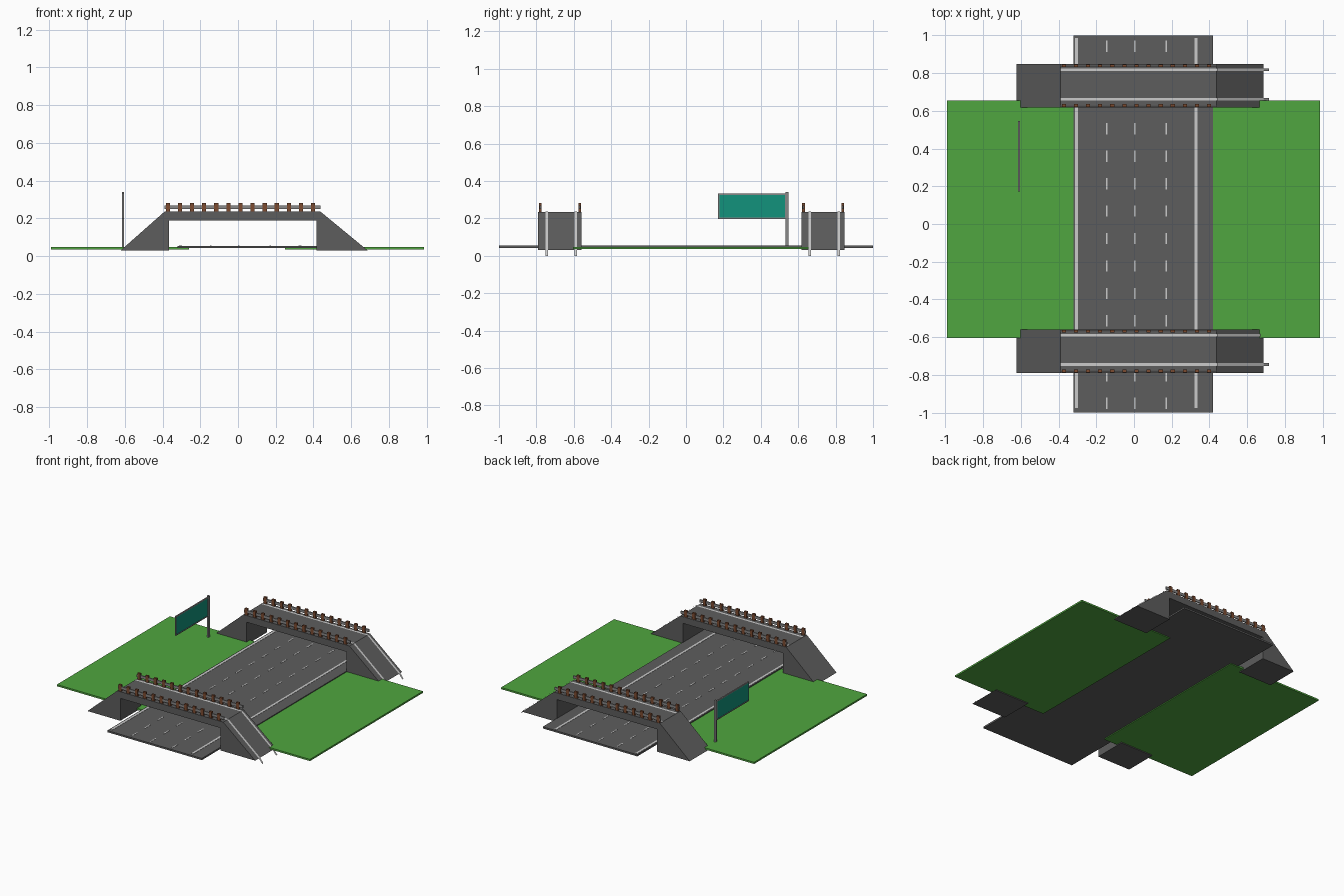
import bpy, bmesh

if "Cube" in bpy.data.objects:
    bpy.data.objects.remove(bpy.data.objects["Cube"])


def material(name, r, g, b):
    m = bpy.data.materials.new(name)
    m.diffuse_color = (r, g, b, 1)
    m.use_nodes = True
    m.node_tree.nodes["Principled BSDF"].inputs["Base Color"].default_value = m.diffuse_color
    return m


ASPHALT = material("asphalt", 0.11, 0.11, 0.11)
PAINT = material("white_paint", 0.6, 0.6, 0.6)
METAL = material("metal", 0.25, 0.25, 0.25)
GRASS = material("grass", 0.08, 0.38, 0.05)
WOOD = material("wood", 0.2, 0.07, 0.03)
TEAL = material("teal", 0.006, 0.29, 0.2)


def finish(name, bm, mat):
    bmesh.ops.recalc_face_normals(bm, faces=bm.faces)
    me = bpy.data.meshes.new(name)
    bm.to_mesh(me)
    bm.free()
    me.materials.append(mat)
    ob = bpy.data.objects.new(name, me)
    bpy.context.collection.objects.link(ob)
    return ob


def boxes(name, mat, spans):
    """One object made of boxes, each given as (x0, x1, y0, y1, z0, z1)."""
    bm = bmesh.new()
    for x0, x1, y0, y1, z0, z1 in spans:
        vs = bmesh.ops.create_cube(bm, size=1)["verts"]
        for v in vs:
            v.co.x = x1 if v.co.x > 0 else x0
            v.co.y = y1 if v.co.y > 0 else y0
            v.co.z = z1 if v.co.z > 0 else z0
    return finish(name, bm, mat)


def extrude_profile(name, mat, profile, y0, y1):
    """Extrude a closed xz outline from y0 to y1."""
    bm = bmesh.new()
    f = bm.faces.new([bm.verts.new((x, y0, z)) for x, z in profile])
    new = bmesh.ops.extrude_face_region(bm, geom=[f])["geom"]
    for v in new:
        if isinstance(v, bmesh.types.BMVert):
            v.co.y = y1
    return finish(name, bm, mat)


def strips(name, mat, path, spans):
    """Flat painted strips following an open xz path across each y span."""
    bm = bmesh.new()
    for y0, y1 in spans:
        rows = [[bm.verts.new((x, y, z)) for y in (y0, y1)] for x, z in path]
        for a, b in zip(rows, rows[1:]):
            bm.faces.new((a[0], b[0], b[1], a[1]))
    return finish(name, bm, mat)


# Ground and road
boxes("grass_left", GRASS, [(-0.99, -0.26, -0.605, 0.655, 0.036, 0.048)])
boxes("grass_right", GRASS, [(0.25, 0.985, -0.605, 0.655, 0.036, 0.048)])
boxes("road", ASPHALT, [(-0.32, 0.418, -1, 1, 0.042, 0.054)])

# Road markings
boxes("edge_lines", PAINT,
      [(x - 0.008, x + 0.008, -0.975, 0.985, 0.053, 0.0555) for x in (-0.304, 0.328)])
boxes("lane_dashes", PAINT,
      [(x - 0.004, x + 0.004, y, y + 0.06, 0.053, 0.0555)
       for x in (-0.144, 0.004, 0.17)
       for y in [-0.98 + 0.1455 * i for i in range(14)]])

# Two overpasses with sloped ends
PROFILE = [(-0.622, 0.03), (-0.39, 0.235), (0.438, 0.235), (0.687, 0.03),
           (0.415, 0.03), (0.415, 0.188), (-0.365, 0.188), (-0.365, 0.03)]
for tag, y0 in (("front", -0.79), ("back", 0.617)):
    y1 = y0 + 0.23
    extrude_profile(tag + "_bridge", ASPHALT, PROFILE, y0, y1)
    # Painted lines along the deck and down the right ramp
    strips(tag + "_bridge_lines", PAINT,
           [(-0.39, 0.2375), (0.443, 0.2375), (0.69, 0.032), (0.715, 0.0)],
           [(y - 0.007, y + 0.007) for y in (y0 + 0.045, y0 + 0.2)])
    # Guard rails and their posts
    rails = (y0 + 0.011, y1 - 0.009)
    boxes(tag + "_guard_rails", METAL,
          [(-0.39, 0.438, y - 0.004, y + 0.004, 0.249, 0.268) for y in rails])
    boxes(tag + "_guard_posts", WOOD,
          [(x - 0.011, x + 0.011, y - 0.007, y + 0.007, 0.233, 0.281)
           for y in rails for x in [-0.372 + 0.0642 * i for i in range(13)]])

# Roadside sign
boxes("sign_post", METAL, [(-0.616, -0.603, 0.533, 0.547, 0.04, 0.34)])
boxes("sign_panel", TEAL, [(-0.612, -0.607, 0.178, 0.53, 0.203, 0.327)])
boxes("sign_frame", METAL, [
    (-0.614, -0.605, 0.172, 0.535, 0.197, 0.204),
    (-0.614, -0.605, 0.172, 0.535, 0.326, 0.333),
    (-0.614, -0.605, 0.172, 0.179, 0.204, 0.326),
    (-0.614, -0.605, 0.528, 0.535, 0.204, 0.326)])
